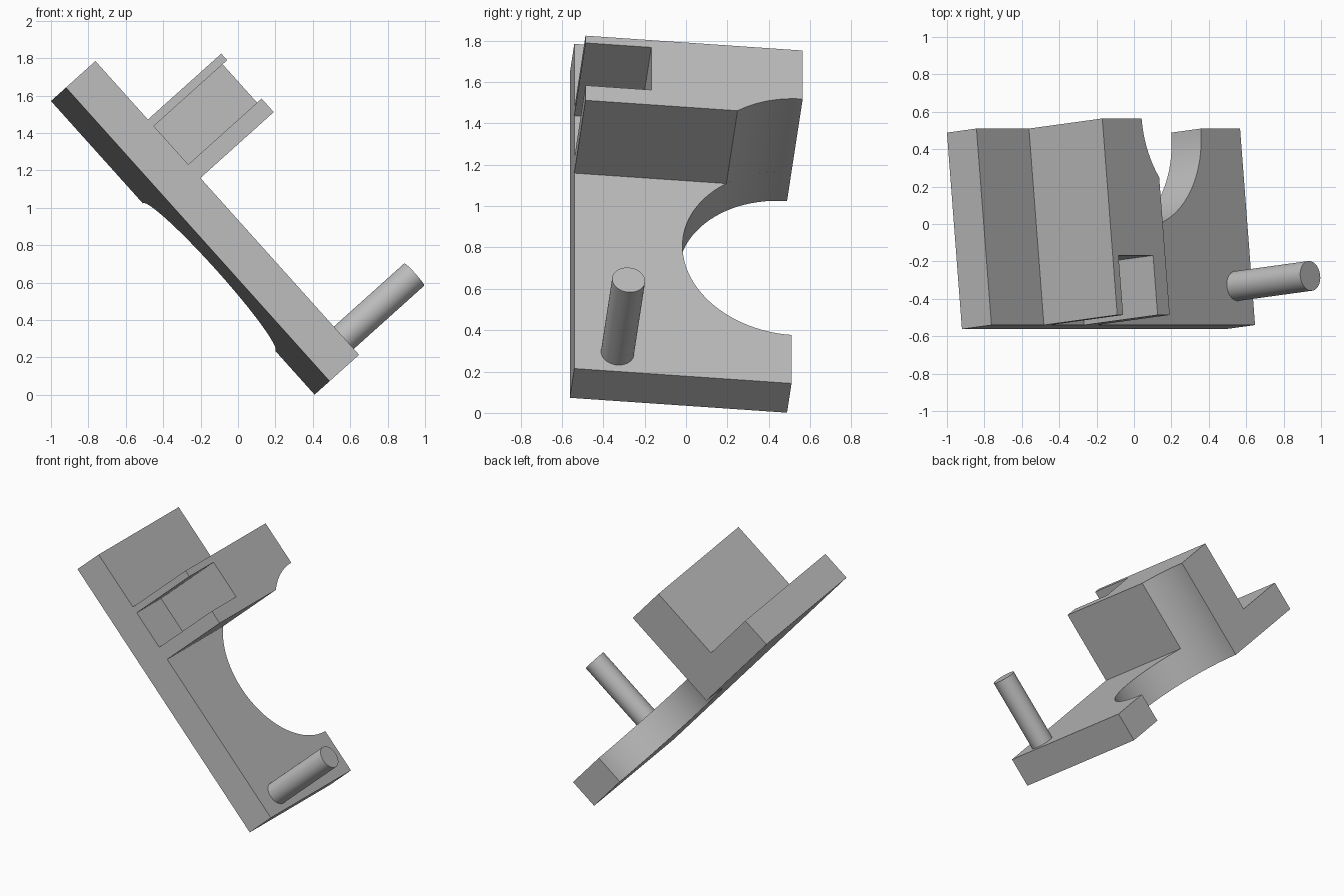
import bpy, bmesh, math
from mathutils import Matrix, Vector

cube = bpy.data.objects.get("Cube")
if cube:
    bpy.data.objects.remove(cube, do_unlink=True)

# Single flat grey
grey = bpy.data.materials.new("plain grey")
grey.use_nodes = True
grey.diffuse_color = (0.5, 0.5, 0.5, 1)
grey.node_tree.nodes["Principled BSDF"].inputs["Base Color"].default_value = (0.5, 0.5, 0.5, 1)

# Tilted frame of the bracket: long axis, width axis, plate normal
long_axis = Vector((0.668, 0, -0.744)).normalized()
width_axis = Vector((-0.076, 0.995, -0.068))
normal = long_axis.cross(width_axis).normalized()
width_axis = normal.cross(long_axis)
frame = Matrix((long_axis, width_axis, normal)).transposed().to_4x4()
frame.translation = (-0.92, -0.562, 1.643)

LENGTH, WIDTH, THICK, TOP = 2.11, 1.056, 0.213, 0.743
BORE_U, BORE_R = 1.265, 0.53


def arc(cu, cv, radius, start, end, steps):
    """Points on a circular arc in the plate plane."""
    angles = [start + (end - start) * i / steps for i in range(steps + 1)]
    return [(cu + radius * math.cos(a), cv + radius * math.sin(a)) for a in angles]


def extrude_outline(name, outline, low, high):
    """Solid made by raising an outline along the plate normal."""
    bm = bmesh.new()
    face = bm.faces.new([bm.verts.new((u, v, low)) for u, v in outline])
    raised = bmesh.ops.extrude_face_region(bm, geom=[face])["geom"]
    verts = [g for g in raised if isinstance(g, bmesh.types.BMVert)]
    bmesh.ops.translate(bm, verts=verts, vec=(0, 0, high - low))
    bmesh.ops.recalc_face_normals(bm, faces=bm.faces[:])
    mesh = bpy.data.meshes.new(name)
    bm.to_mesh(mesh)
    bm.free()
    mesh.materials.append(grey)
    obj = bpy.data.objects.new(name, mesh)
    bpy.context.collection.objects.link(obj)
    obj.matrix_world = frame
    bpy.ops.object.select_all(action="DESELECT")
    obj.select_set(True)
    bpy.context.view_layer.objects.active = obj
    bpy.ops.object.shade_smooth_by_angle(angle=math.radians(30))
    return obj


# Base plate with a half-round bite in its back edge
bite = arc(BORE_U, WIDTH, BORE_R, 2 * math.pi, math.pi, 48)
extrude_outline("base_plate",
                [(0, 0), (LENGTH, 0), (LENGTH, WIDTH)] + bite + [(0, WIDTH)],
                0, THICK)

# Raised block with a front slot, its back corner trimmed by the same bite
near, far = 0.42, 0.84
trim = math.pi + math.acos((BORE_U - far) / BORE_R)
slot = [(0.467, 0), (0.467, 0.32), (0.743, 0.32), (0.743, 0)]
extrude_outline("slotted_block",
                [(near, 0)] + slot + [(far, 0)]
                + arc(BORE_U, WIDTH, BORE_R, trim, math.pi, 16) + [(near, WIDTH)],
                THICK, TOP)

# Upright pin near the lower end
extrude_outline("pin", arc(1.988, 0.21, 0.08, 0, 2 * math.pi, 48)[:-1], THICK, TOP)
